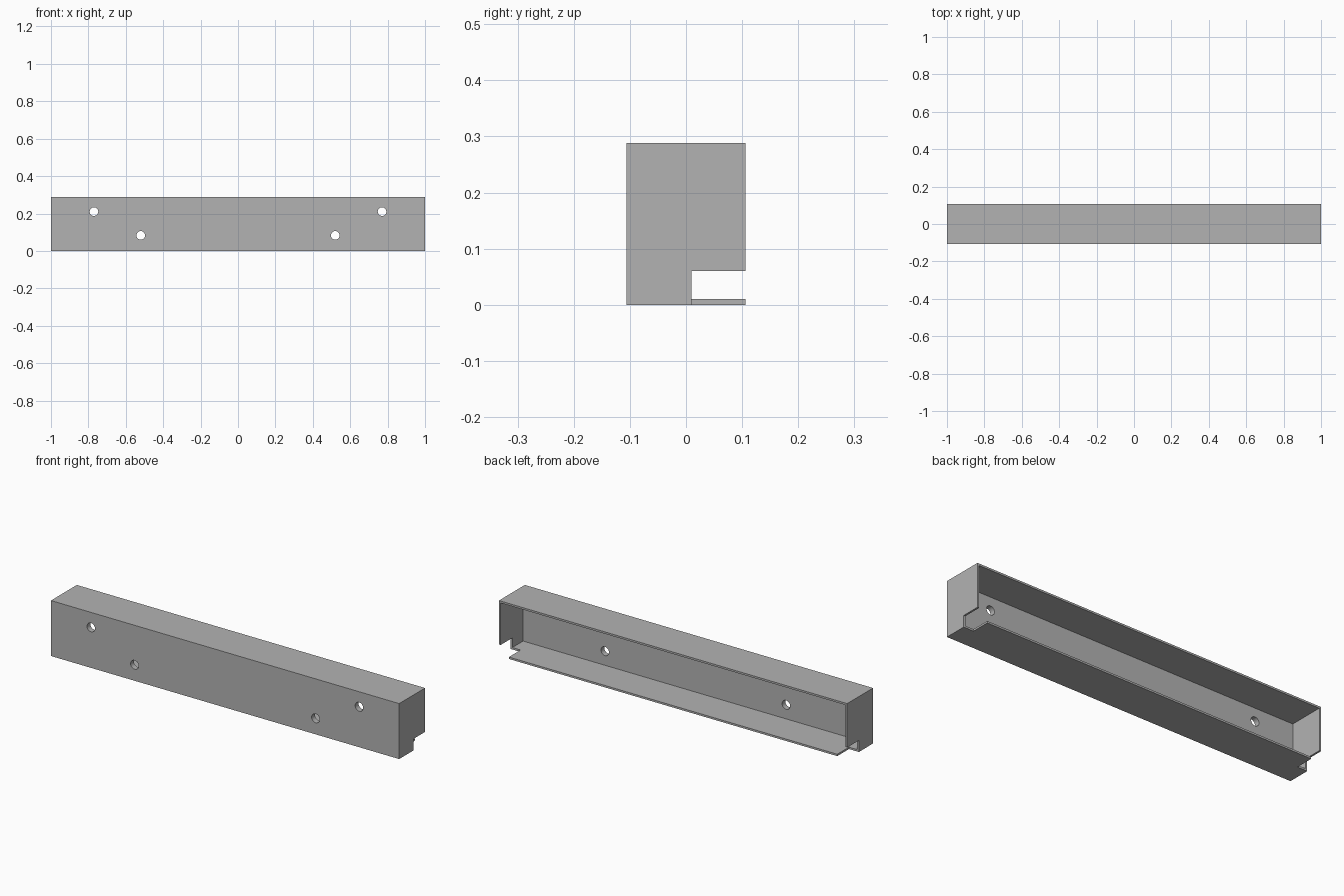
import bpy
from mathutils import Vector

if "Cube" in bpy.data.objects:
    bpy.data.objects.remove(bpy.data.objects["Cube"], do_unlink=True)

# Overall size and wall thicknesses
W, D, H = 1.0, 0.106, 0.288      # half width, half depth, height
WALL, FRONT = 0.01, 0.028
NOTCH_X, NOTCH_Y, NOTCH_Z = 0.943, 0.01, 0.06
HOLE_R = 0.023

grey = bpy.data.materials.new("plain grey")
grey.use_nodes = True
colour = (0.45, 0.45, 0.45, 1)
grey.diffuse_color = colour
grey.node_tree.nodes["Principled BSDF"].inputs["Base Color"].default_value = colour


def box(name, low, high):
    low, high = Vector(low), Vector(high)
    bpy.ops.mesh.primitive_cube_add(size=1, location=(low + high) / 2)
    ob = bpy.context.object
    ob.name = name
    ob.scale = high - low
    bpy.ops.object.transform_apply(location=True, rotation=False, scale=True)
    return ob


def cut(target, cutter):
    cutter.hide_render = True
    mod = target.modifiers.new("cut", 'BOOLEAN')
    mod.operation = 'DIFFERENCE'
    mod.solver = 'EXACT'
    mod.object = cutter
    bpy.context.view_layer.objects.active = target
    bpy.ops.object.modifier_apply(modifier=mod.name)
    bpy.data.objects.remove(cutter, do_unlink=True)


# Outer block, hollowed from the open back
housing = box("housing", (-W, -D, 0), (W, D, H))
housing.data.materials.append(grey)
cut(housing, box("cavity", (-W + WALL, -D + FRONT, WALL), (W - WALL, D + 0.1, H - WALL)))

for side in (-1, 1):
    # Notch in the lower rear corner
    xs = sorted((side * NOTCH_X, side * (W + 0.1)))
    cut(housing, box("corner_notch", (xs[0], NOTCH_Y, -0.1), (xs[1], D + 0.1, NOTCH_Z)))
    # Screw holes through the front wall
    for x, z in ((0.77, 0.21), (0.52, 0.083)):
        bpy.ops.mesh.primitive_cylinder_add(vertices=32, radius=HOLE_R, depth=0.1,
                                            location=(side * x, -D, z),
                                            rotation=(1.5708, 0, 0))
        cut(housing, bpy.context.object)

bpy.ops.object.select_all(action='DESELECT')
housing.select_set(True)
bpy.context.view_layer.objects.active = housing
bpy.ops.object.shade_smooth_by_angle(angle=0.6)
